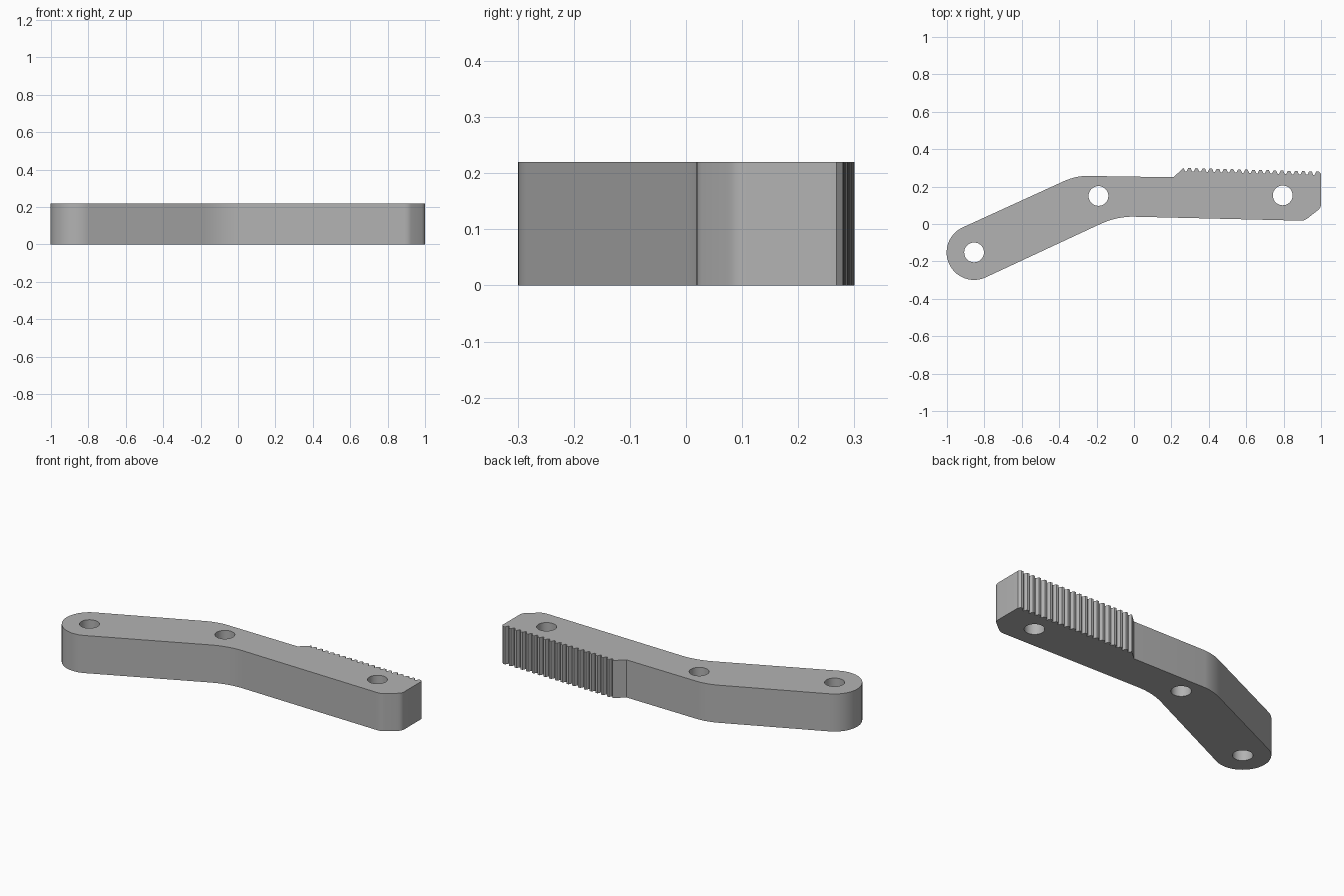
import bpy, bmesh
from math import cos, sin, radians, pi
from mathutils import Vector

if "Cube" in bpy.data.objects:
    bpy.data.objects.remove(bpy.data.objects["Cube"], do_unlink=True)

HEIGHT = 0.22
PIVOT = Vector((-0.855, -0.152))
TEETH = 19


def arc(center, radius, start, end, steps):
    """Points along an arc, angles in degrees."""
    return [Vector(center) + radius * Vector((cos(a), sin(a)))
            for a in (radians(start + (end - start) * i / steps) for i in range(steps + 1))]


def bend(a, corner, b, steps=8):
    """Smooth corner between two straight edges."""
    a, corner, b = Vector(a), Vector(corner), Vector(b)
    return [a * (1 - t) ** 2 + corner * 2 * t * (1 - t) + b * t * t
            for t in (i / steps for i in range(steps + 1))]


def rack(start, end, depth):
    """Row of blunt teeth with narrow grooves between them."""
    start, end = Vector(start), Vector(end)
    step = (end - start) / TEETH
    down = Vector((0, -depth))
    points = []
    for i in range(TEETH):
        base = start + step * i
        points += [base, base + step * 0.35, base + step * 0.58 + down, base + step * 0.78 + down]
    return points + [end]


# Outline, counter-clockwise from the underside of the bend
outline = bend((-0.18, 0.0), (-0.09, 0.041), (0.0, 0.039))
outline += bend((0.885, 0.018), (0.91, 0.017), (0.925, 0.028), 4)
outline += bend((0.982, 0.073), (1.0, 0.087), (1.0, 0.107), 4)
outline += [Vector((1.0, 0.268))]
outline += rack((0.988, 0.28), (0.265, 0.3), 0.018)
outline += [Vector((0.255, 0.29)), Vector((0.21, 0.25))]
outline += bend((-0.26, 0.257), (-0.325, 0.254), (-0.39, 0.222))
outline += arc(PIVOT, 0.147, 115, 295, 28)

# Three bolt holes through the bar
holes = [arc(c, 0.053, 0, 360, 32)[:-1] for c in (PIVOT, (-0.19, 0.15), (0.795, 0.153))]

bm = bmesh.new()
edges = []
for loop in [outline] + holes:
    verts = [bm.verts.new((p.x, p.y, 0)) for p in loop]
    edges += [bm.edges.new((v, verts[(i + 1) % len(verts)])) for i, v in enumerate(verts)]
bmesh.ops.triangle_fill(bm, edges=edges, use_beauty=True, normal=(0, 0, 1))

# Raise the flat plate into a solid bar
raised = bmesh.ops.extrude_face_region(bm, geom=bm.faces[:], use_keep_orig=True)
top = [g for g in raised["geom"] if isinstance(g, bmesh.types.BMVert)]
bmesh.ops.translate(bm, verts=top, vec=(0, 0, HEIGHT))
bmesh.ops.recalc_face_normals(bm, faces=bm.faces[:])

mesh = bpy.data.meshes.new("toothed_lever")
bm.to_mesh(mesh)
bm.free()
lever = bpy.data.objects.new("toothed_lever", mesh)
bpy.context.collection.objects.link(lever)

# Plain grey material
grey = bpy.data.materials.new("plain grey")
grey.use_nodes = True
grey.diffuse_color = (0.45, 0.45, 0.45, 1)
grey.node_tree.nodes["Principled BSDF"].inputs["Base Color"].default_value = grey.diffuse_color
mesh.materials.append(grey)

bpy.ops.object.select_all(action="DESELECT")
lever.select_set(True)
bpy.context.view_layer.objects.active = lever
bpy.ops.object.shade_smooth_by_angle(angle=radians(30))
